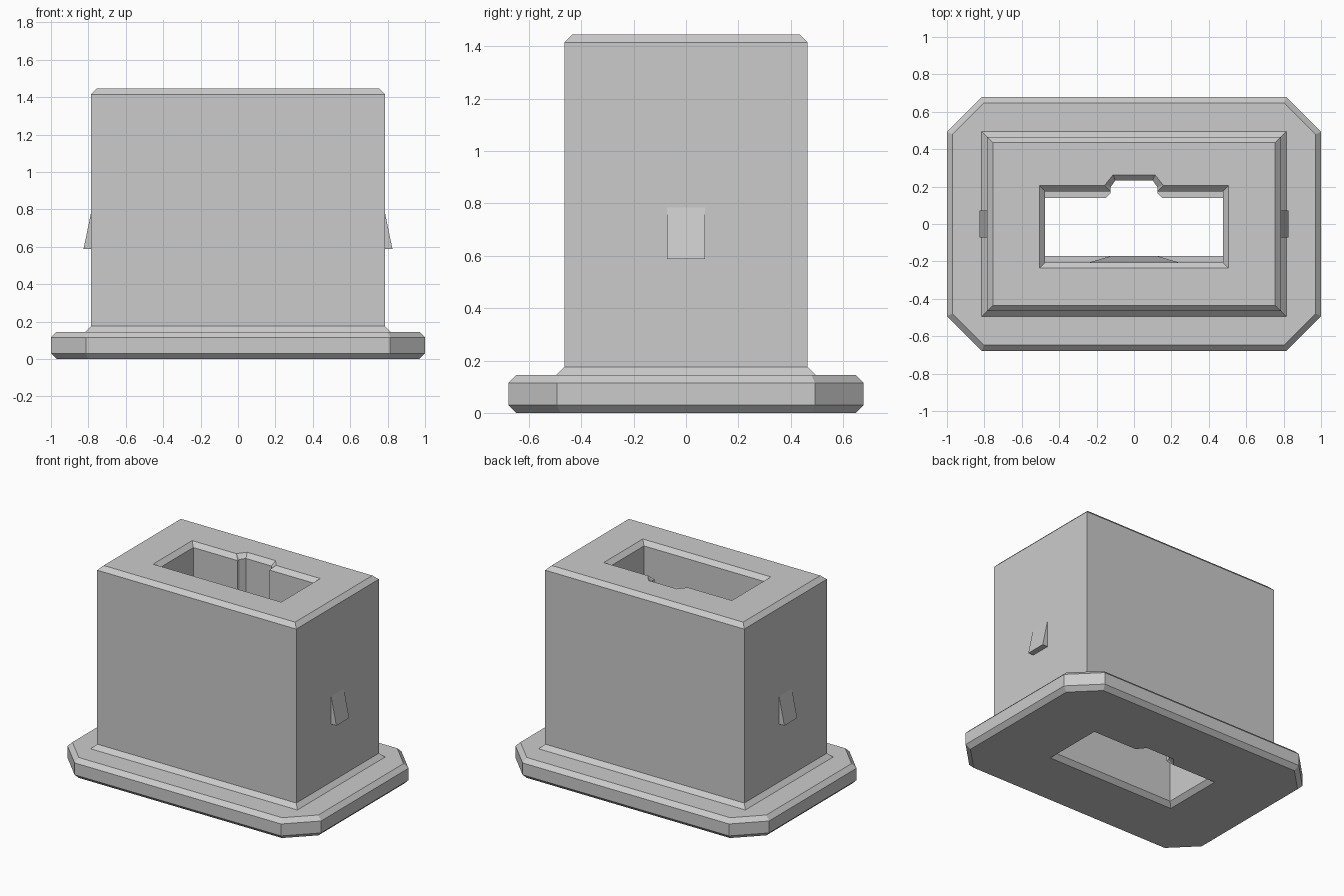
import bpy
import bmesh

cube = bpy.data.objects.get("Cube")
if cube:
    bpy.data.objects.remove(cube, do_unlink=True)

grey = bpy.data.materials.new("light grey")
grey.use_nodes = True
colour = (0.6, 0.6, 0.6, 1)
grey.diffuse_color = colour
grey.node_tree.nodes["Principled BSDF"].inputs["Base Color"].default_value = colour

BEVEL = 0.03
TOP = 1.445
FLANGE_TOP = 0.145


def octagon(inset):
    x, y, cut = 1 - inset, 0.678 - inset, 0.186 - inset * 0.586
    return [(x - cut, -y), (x, cut - y), (x, y - cut), (x - cut, y),
            (cut - x, y), (-x, y - cut), (-x, cut - y), (cut - x, -y)]


def rectangle(grow):
    x, y = 0.785 + grow, 0.465 + grow
    return [(x, -y), (x, y), (-x, y), (-x, -y)]


def keyed_slot(grow):
    half = [(0.475 + grow, -0.205 - grow), (0.475 + grow, 0.175 + grow),
            (0.125 + grow, 0.175 + grow), (0.125 + grow, 0.197 + grow * 0.4),
            (0.1 + grow * 0.4, 0.233 + grow)]
    return half + [(-x, y) for x, y in reversed(half)]


def loft(bm, rings):
    """Join (outline, height) rings with quads and return all the loops."""
    loops = [[bm.verts.new((x, y, z)) for x, y in pts] for pts, z in rings]
    for a, b in zip(loops, loops[1:]):
        for i in range(len(a)):
            j = (i + 1) % len(a)
            bm.faces.new((a[i], a[j], b[j], b[i]))
    return loops


def fill_between(bm, *loops):
    edges = [bm.edges.get((v, loop[i - 1])) for loop in loops
             for i, v in enumerate(loop)]
    bmesh.ops.triangle_fill(bm, edges=edges, use_beauty=True)


def finish(bm, name):
    bmesh.ops.recalc_face_normals(bm, faces=bm.faces)
    mesh = bpy.data.meshes.new(name)
    bm.to_mesh(mesh)
    bm.free()
    mesh.materials.append(grey)
    obj = bpy.data.objects.new(name, mesh)
    bpy.context.collection.objects.link(obj)
    return obj


def hull(name, points):
    bm = bmesh.new()
    for p in points:
        bm.verts.new(p)
    bmesh.ops.convex_hull(bm, input=bm.verts)
    return finish(bm, name)


def prism(name, outline, low, high):
    return hull(name, [(x, y, z) for x, y in outline for z in (low, high)])


# Chamfered flange, body and through slot as one closed shell
bm = bmesh.new()
flange = loft(bm, [(octagon(BEVEL), 0), (octagon(0), BEVEL),
                   (octagon(0), FLANGE_TOP - BEVEL), (octagon(BEVEL), FLANGE_TOP)])
body = loft(bm, [(rectangle(BEVEL), FLANGE_TOP), (rectangle(0), FLANGE_TOP + BEVEL),
                 (rectangle(0), TOP - BEVEL), (rectangle(-BEVEL), TOP)])
slot = loft(bm, [(keyed_slot(BEVEL), 0), (keyed_slot(0), BEVEL),
                 (keyed_slot(0), TOP - BEVEL), (keyed_slot(BEVEL), TOP)])
fill_between(bm, flange[0], slot[0])
fill_between(bm, flange[-1], body[0])
fill_between(bm, body[-1], slot[-1])
finish(bm, "flanged_body")

# Snap clips on the two ends and guide ledges inside the slot
for side, s in (("left", 1), ("right", -1)):
    hull(side + "_clip", [(s * x, y, z) for y in (-0.072, 0.072)
                          for x, z in ((0.77, 0.587), (0.826, 0.587), (0.785, 0.785), (0.77, 0.785))])
    prism(side + "_back_ledge", [(s * x, y) for x, y in (
        (0.48, 0.18), (0.48, 0.14), (0.15, 0.14), (0.125, 0.165), (0.125, 0.18))], 0.4, 0.9)

prism("front_ledge", [(-0.48, -0.21), (0.48, -0.21), (0.48, -0.17), (-0.48, -0.17)], 0.4, 0.9)

# Ramp leading down to the front ledge
hull("front_ramp", [(s * x, y, z) for s in (1, -1) for x, y, z in (
    (0.24, -0.206, 1.2), (0.24, -0.206, 0.9), (0.12, -0.17, 0.9))])
